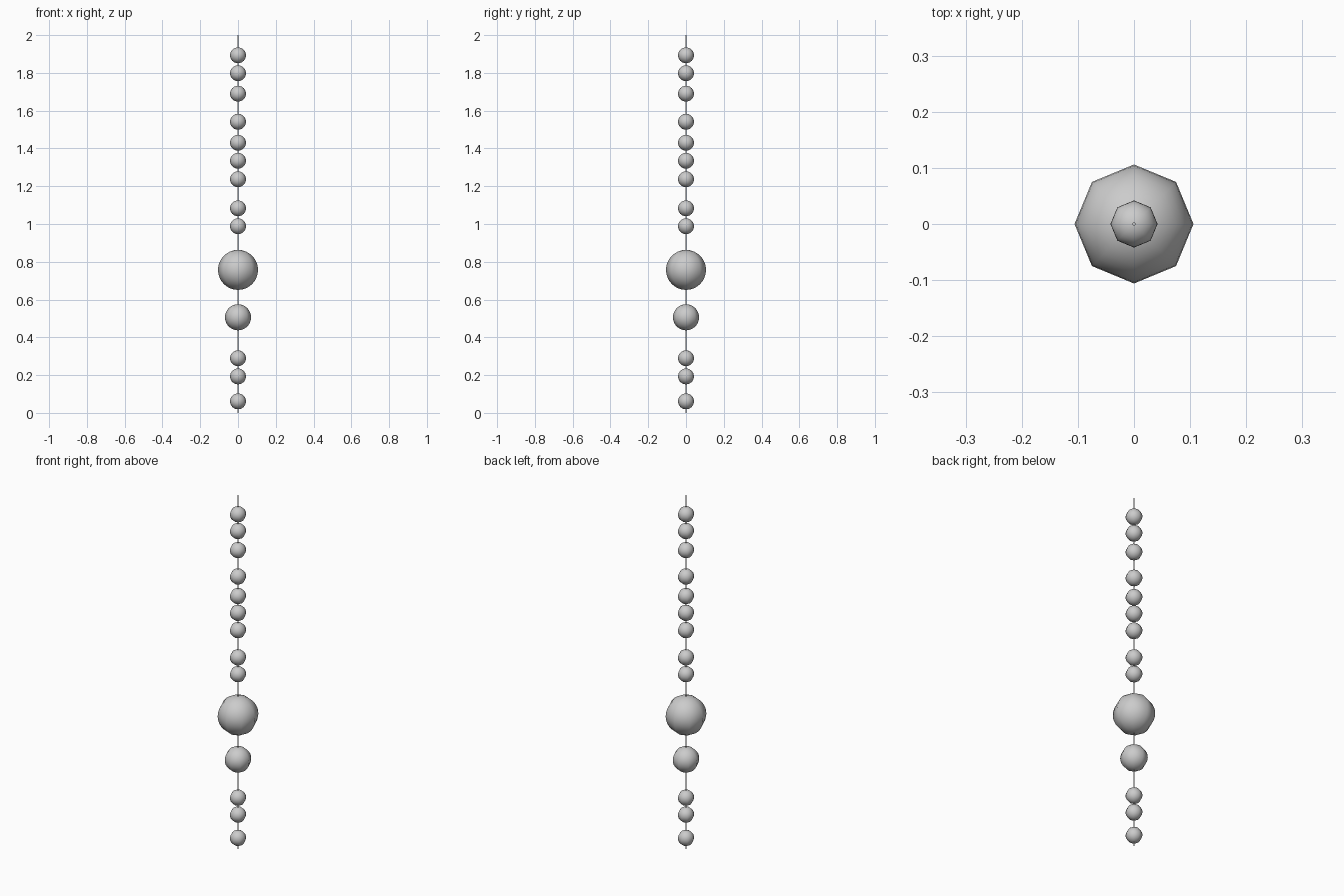
import bpy

if "Cube" in bpy.data.objects:
    bpy.data.objects.remove(bpy.data.objects["Cube"])


def smooth(obj):
    bpy.ops.object.select_all(action='DESELECT')
    obj.select_set(True)
    bpy.context.view_layer.objects.active = obj
    bpy.ops.object.shade_smooth_by_angle(angle=1.05)


def bead(name, z, radius):
    # eight-sided bead with a finely rounded vertical profile
    bpy.ops.mesh.primitive_uv_sphere_add(segments=8, ring_count=16,
                                         radius=radius, location=(0, 0, z))
    obj = bpy.context.object
    obj.name = name
    smooth(obj)


# thin string through all the beads
bpy.ops.mesh.primitive_cylinder_add(vertices=8, radius=0.003, depth=2.0,
                                    location=(0, 0, 1.0))
bpy.context.object.name = "string"
smooth(bpy.context.object)

# small beads, bottom to top
heights = [0.061, 0.193, 0.289, 0.988, 1.083, 1.237, 1.335,
           1.43, 1.541, 1.69, 1.798, 1.893]
for i, z in enumerate(heights, 1):
    bead(f"small_bead_{i}", z, 0.042)

# feature beads
bead("medium_bead", 0.506, 0.069)
bead("large_bead", 0.757, 0.106)
